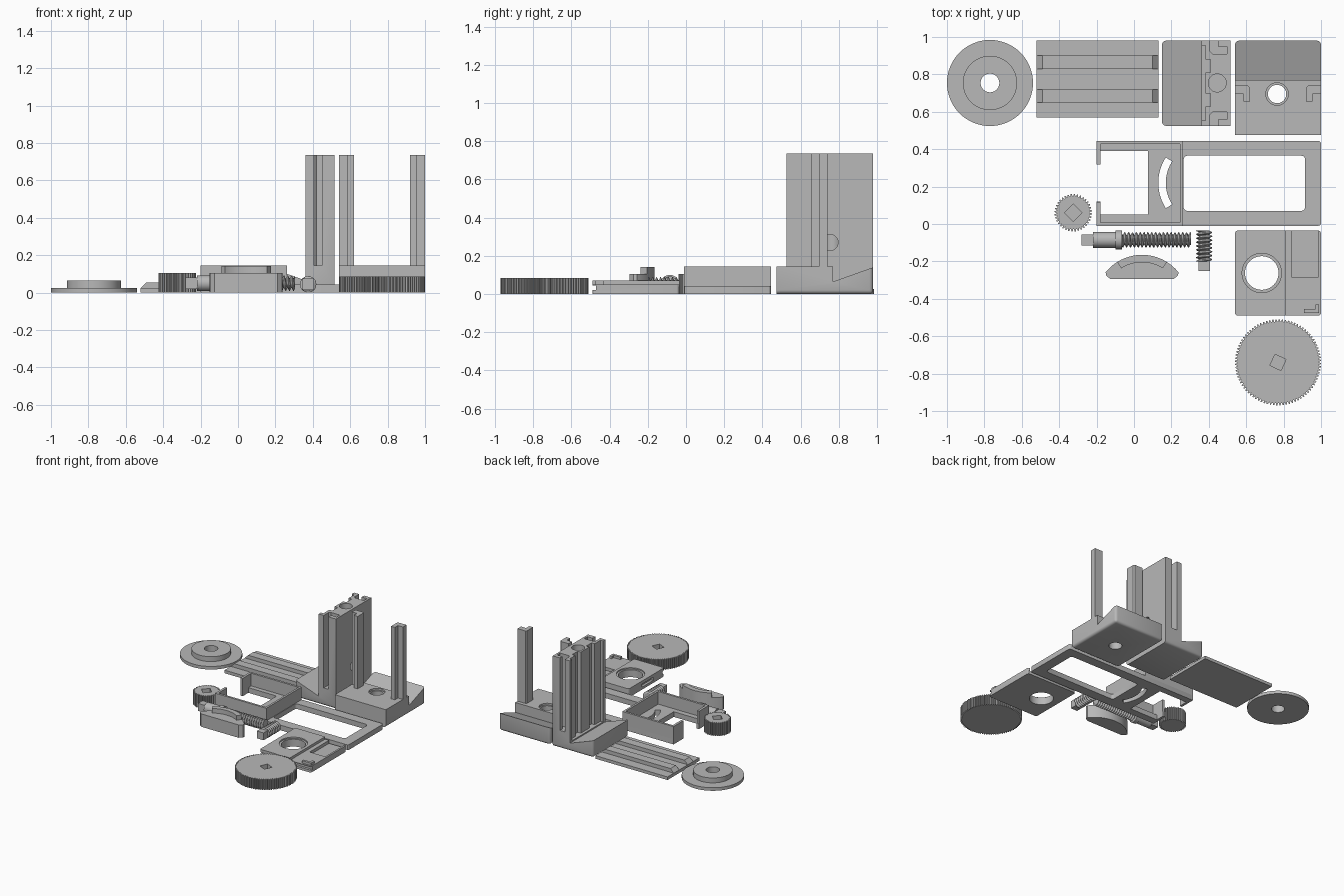
import bpy, bmesh, math
from mathutils import Vector

cube = bpy.data.objects.get("Cube")
if cube:
    bpy.data.objects.remove(cube, do_unlink=True)

grey = bpy.data.materials.new("plain_grey")
grey.use_nodes = True
grey.diffuse_color = (0.48, 0.48, 0.48, 1)
grey.node_tree.nodes["Principled BSDF"].inputs["Base Color"].default_value = (0.48, 0.48, 0.48, 1)


def finish(name, bm):
    """Turn a bmesh into a grey object with sharp edges kept."""
    bmesh.ops.recalc_face_normals(bm, faces=bm.faces)
    mesh = bpy.data.meshes.new(name)
    bm.to_mesh(mesh)
    bm.free()
    mesh.materials.append(grey)
    obj = bpy.data.objects.new(name, mesh)
    bpy.context.collection.objects.link(obj)
    shade(mesh)
    return obj


def shade(mesh):
    for p in mesh.polygons:
        p.use_smooth = True
    mesh.set_sharp_from_angle(angle=math.radians(30))


def prism(name, pts, lo, hi, axis="z", bevel=None, size=0.02):
    """Extrude an outline along an axis; bevel picks edges by a rule."""
    place = {"z": lambda a, b, h: (a, b, h),
             "x": lambda a, b, h: (h, a, b),
             "y": lambda a, b, h: (a, h, b)}[axis]
    bm = bmesh.new()
    rows = [[bm.verts.new(place(a, b, h)) for a, b in pts] for h in (lo, hi)]
    for row in rows:
        bm.faces.new(row)
    for i in range(len(pts)):
        j = (i + 1) % len(pts)
        bm.faces.new((rows[0][i], rows[0][j], rows[1][j], rows[1][i]))
    if bevel:
        edges = [e for e in bm.edges if bevel(e.verts[0].co, e.verts[1].co)]
        bmesh.ops.bevel(bm, geom=edges, offset=size, segments=3, profile=0.5, affect="EDGES")
    return finish(name, bm)


def rect(x0, x1, y0, y1):
    return [(x0, y0), (x1, y0), (x1, y1), (x0, y1)]


def box(name, x0, x1, y0, y1, z0, z1, bevel=None, size=0.015):
    return prism(name, rect(x0, x1, y0, y1), z0, z1, bevel=bevel, size=size)


def arc(cx, cy, r, a0, a1, n=24):
    steps = [math.radians(a0 + (a1 - a0) * i / n) for i in range(n + 1)]
    return [(cx + r * math.cos(a), cy + r * math.sin(a)) for a in steps]


def circle(cx, cy, r, n=48, turn=0):
    return arc(cx, cy, r, turn, turn + 360, n)[:-1]


def cut(obj, *tools):
    """Subtract the tools, bake the result and remove the tools."""
    for tool in tools:
        tool.hide_render = True
        mod = obj.modifiers.new("cut", "BOOLEAN")
        mod.operation, mod.solver, mod.object = "DIFFERENCE", "EXACT", tool
    deps = bpy.context.evaluated_depsgraph_get()
    mesh = bpy.data.meshes.new_from_object(obj.evaluated_get(deps))
    obj.modifiers.clear()
    obj.data = mesh
    shade(mesh)
    for tool in tools:
        bpy.data.objects.remove(tool, do_unlink=True)
    return obj


def upright(a, b):
    return abs(a.x - b.x) < 1e-4 and abs(a.y - b.y) < 1e-4


def ring(name, profile, cx, cy, n=64):
    """Spin a closed (radius, height) profile around a vertical axis."""
    bm = bmesh.new()
    loops = [[bm.verts.new((cx + r * math.cos(math.tau * i / n), cy + r * math.sin(math.tau * i / n), z))
              for r, z in profile] for i in range(n)]
    for i in range(n):
        for j in range(len(profile)):
            k = (j + 1) % len(profile)
            bm.faces.new((loops[i][j], loops[i - 1][j], loops[i - 1][k], loops[i][k]))
    return finish(name, bm)


def gear(name, cx, cy, r, height, teeth, turn):
    pts = []
    for i in range(teeth):
        for f, d in ((0, 0.012), (0.25, 0.012), (0.45, 0), (0.8, 0)):
            a = math.tau * (i + f) / teeth
            pts.append((cx + (r - d) * math.cos(a), cy + (r - d) * math.sin(a)))
    body = prism(name, pts, 0, height)
    return cut(body, prism("socket", circle(cx, cy, 0.046, 4, turn), 0.03, height + 0.1))


def thread(name, start, direction, length, r, depth, pitch=0.0205, n=24, per=6):
    """Helical screw surface along a horizontal direction."""
    d, up = Vector(direction), Vector((0, 0, 1))
    side = d.cross(up)
    count = int(length / pitch * per)
    bm, rows = bmesh.new(), []
    for i in range(count + 1):
        row = []
        for j in range(n):
            a = math.tau * j / n
            wave = abs(((i / per + j / n) % 1) * 2 - 1)
            rad = r - depth * min(1, max(0, 1.6 * wave - 0.3))
            row.append(bm.verts.new(Vector(start) + d * (length * i / count)
                                    + rad * (side * math.cos(a) + up * math.sin(a))))
        rows.append(row)
    for a, b in zip(rows, rows[1:]):
        for j in range(n):
            bm.faces.new((a[j - 1], a[j], b[j], b[j - 1]))
    bm.faces.new(rows[0])
    bm.faces.new(rows[-1])
    return finish(name, bm)


# Flanged disc
ring("flanged_disc", [(0.05, 0), (0.23, 0), (0.23, 0.025), (0.145, 0.025), (0.145, 0.065), (0.05, 0.065)],
     -0.77, 0.754)

# Sliding plate with two ramped rails
box("rail_plate", -0.52, 0.13, 0.57, 0.98, 0, 0.025)
for y in (0.65, 0.83):
    prism("plate_rail", [(-0.52, 0.02), (0.13, 0.02), (0.13, 0.025), (0.1, 0.055), (-0.49, 0.055), (-0.52, 0.025)],
          y, y + 0.07, "y")

# Tower with ramped foot, hook slots, rail channel and bores
mid = 0.754
tower = prism("tower", [(0.15, 0), (0.515, 0), (0.515, 0.735), (0.36, 0.735), (0.36, 0.065), (0.15, 0.14)],
              0.525, 0.98, "y",
              lambda a, b: (max(a.z, b.z) < 1e-4 and min(a.x, b.x) < 0.2) or (upright(a, b) and a.x < 0.2))
tools = [box("channel", 0.35, 0.382, mid - 0.2, mid + 0.2, 0.075, 0.8)]
for s in (-1, 1):
    tools.append(box("rail_slot", 0.37, 0.41, *sorted((mid + s * 0.055, mid + s * 0.125)), 0.075, 0.8))
    hook = [(0.405, 0.25), (0.45, 0.25), (0.45, 0.195), (0.498, 0.195), (0.498, 0.155), (0.42, 0.155), (0.405, 0.17)]
    tools.append(prism("hook_slot", [(x, mid + s * y) for x, y in hook], 0.145, 0.8))
tools.append(prism("bore", circle(0.445, mid, 0.048), 0.2, 0.8))
tools.append(prism("side_bore", circle(mid, 0.27, 0.042), 0.445, 0.6, "x"))
cut(tower, *tools)

# Post base with ramp, bore and two hooked posts
post_base = prism("post_base", [(0.475, 0), (0.98, 0), (0.98, 0.14), (0.77, 0.065), (0.77, 0.145), (0.475, 0.145)],
                  0.54, 1.0, "x",
                  lambda a, b: (max(a.z, b.z) < 1e-4 and max(a.y, b.y) > 0.9) or (upright(a, b) and a.y > 0.9))
cut(post_base, prism("bore", circle(0.765, 0.695, 0.049), -0.1, 0.3),
    prism("counterbore", circle(0.765, 0.695, 0.06), 0.13, 0.3))
hook = [(0.23, 0.74), (0.16, 0.74), (0.15, 0.73), (0.15, 0.655), (0.185, 0.655), (0.185, 0.695), (0.23, 0.695)]
for s in (-1, 1):
    prism("hooked_post", [(0.77 + s * x, y) for x, y in hook], 0.14, 0.735)

# Low frame and tray walls with an arc slot in the floor
frame = box("frame", -0.2, 1.0, -0.01, 0.445, 0, 0.042, upright)
slot = arc(0.38, 0.22, 0.25, 147, 213) + arc(0.38, 0.22, 0.21, 213, 147)
cut(frame, box("window", 0.265, 0.915, 0.07, 0.365, -0.1, 0.2, upright, 0.02),
    box("tray_opening", -0.18, 0.075, 0.05, 0.39, -0.1, 0.2),
    box("tray_gap", -0.25, -0.17, 0.12, 0.32, -0.1, 0.2),
    prism("arc_slot", slot, -0.1, 0.2))
for s in (-1, 1):
    y0, y1 = sorted((0.2175 + s * 0.2275, 0.2175 + s * 0.21))
    box("tray_side_wall", -0.2, 0.26, y0, y1, 0.03, 0.145)
    y0, y1 = sorted((0.2175 + s * 0.2275, 0.2175 + s * 0.1))
    box("tray_lip", -0.2, -0.18, y0, y1, 0.0, 0.145)
box("tray_end_wall", 0.245, 0.262, -0.01, 0.445, 0.03, 0.145)

# Small and large gears with square sockets
gear("small_gear", -0.325, 0.06, 0.1, 0.105, 36, 0)
gear("large_gear", 0.77, -0.74, 0.23, 0.085, 84, 20)

# Long worm shaft
y, z = -0.085, 0.05
prism("shaft_square_end", rect(y - 0.03, y + 0.03, z - 0.03, z + 0.03), -0.28, -0.21, "x")
prism("shaft_journal", circle(y, z, 0.042), -0.22, -0.1, "x")
prism("shaft_collar", circle(y, z, 0.05), -0.1, -0.065, "x")
thread("shaft_worm", (-0.07, y, z), (1, 0, 0), 0.375, 0.042, 0.016)

# Short worm
thread("short_worm", (0.375, -0.2, 0.044), (0, 1, 0), 0.165, 0.044, 0.016)
prism("short_worm_square_end", rect(0.345, 0.405, 0.014, 0.074), -0.25, -0.195, "y")

# Crescent clamp with raised arc key
prism("crescent", arc(0.043, -0.415, 0.25, 39, 141) + [(-0.15, -0.275), (-0.125, -0.295), (0.211, -0.295), (0.236, -0.275)],
      0, 0.105)
prism("crescent_key", arc(0.043, -0.415, 0.25, 58, 122) + arc(0.043, -0.415, 0.21, 122, 58), 0.1, 0.142)

# Mounting plate with bore, lowered side and corner bracket
mount = box("mount_plate", 0.54, 1.0, -0.49, -0.035, 0, 0.07, upright)
cut(mount, prism("bore", circle(0.683, -0.262, 0.09), -0.1, 0.2),
    prism("counterbore", circle(0.683, -0.262, 0.105), 0.06, 0.2),
    box("lowered_side", 0.81, 1.1, -0.6, 0.1, 0.05, 0.2),
    box("corner_recess", 0.845, 0.985, -0.285, 0.1, 0.025, 0.2),
    box("end_groove", 0.5, 1.1, -0.6, -0.47, 0.02, 0.045),
    box("edge_notch", 0.5, 0.56, -0.35, -0.205, 0.02, 0.045))
prism("corner_bracket", [(0.91, -0.475), (0.99, -0.475), (0.99, -0.43), (0.97, -0.43), (0.97, -0.455), (0.91, -0.455)],
      0.045, 0.07)
